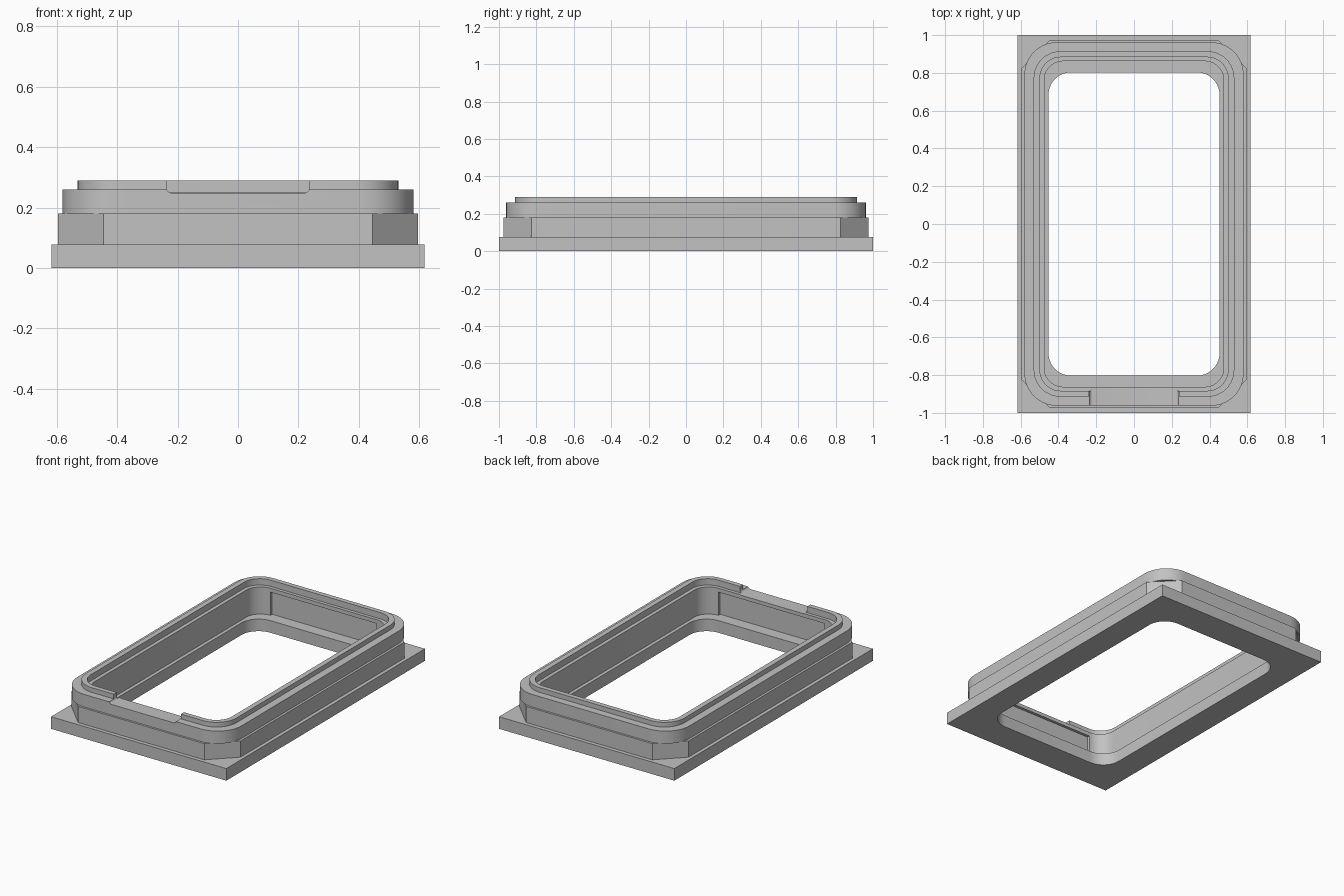
import bpy, bmesh, math

old = bpy.data.objects.get("Cube")
if old:
    bpy.data.objects.remove(old, do_unlink=True)

grey = bpy.data.materials.new("plain grey")
grey.use_nodes = True
tone = (0.54, 0.54, 0.54, 1)
grey.diffuse_color = tone
grey.node_tree.nodes["Principled BSDF"].inputs["Base Color"].default_value = tone

SEGS = 10


def outline(hx, hy, r, z, chamfer=False):
    """Rectangle with rounded or chamfered corners, same point count always."""
    pts = []
    for q, (sx, sy) in enumerate([(1, 1), (-1, 1), (-1, -1), (1, -1)]):
        cx, cy = sx * (hx - r), sy * (hy - r)
        start = q * math.pi / 2
        for i in range(SEGS + 1):
            t = i / SEGS
            if chamfer:
                a, b = start, start + math.pi / 2
                dx = math.cos(a) * (1 - t) + math.cos(b) * t
                dy = math.sin(a) * (1 - t) + math.sin(b) * t
            else:
                a = start + t * math.pi / 2
                dx, dy = math.cos(a), math.sin(a)
            pts.append((cx + r * dx, cy + r * dy, z))
    return pts


def ring(name, sections):
    """Closed loft through outlines: up the outside, down the inside."""
    bm = bmesh.new()
    loops = [[bm.verts.new(p) for p in s] for s in sections]
    n = len(loops[0])
    for k, lower in enumerate(loops):
        upper = loops[(k + 1) % len(loops)]
        for i in range(n):
            j = (i + 1) % n
            bm.faces.new((lower[i], lower[j], upper[j], upper[i]))
    bmesh.ops.remove_doubles(bm, verts=bm.verts, dist=1e-5)
    bmesh.ops.recalc_face_normals(bm, faces=bm.faces)
    return finish(name, bm)


def finish(name, bm):
    mesh = bpy.data.meshes.new(name)
    bm.to_mesh(mesh)
    bm.free()
    mesh.materials.append(grey)
    ob = bpy.data.objects.new(name, mesh)
    bpy.context.collection.objects.link(ob)
    return ob


def box(name, lo, hi, round_bottom=0):
    bm = bmesh.new()
    bmesh.ops.create_cube(bm, size=1)
    for v in bm.verts:
        v.co = [l + (c + 0.5) * (h - l) for c, l, h in zip(v.co, lo, hi)]
    if round_bottom:
        edges = [e for e in bm.edges
                 if all(v.co.z < lo[2] + 1e-4 for v in e.verts)
                 and abs(e.verts[0].co.x - e.verts[1].co.x) < 1e-4]
        bmesh.ops.bevel(bm, geom=edges, offset=round_bottom, segments=4,
                        profile=0.5, affect='EDGES')
    ob = finish(name, bm)
    ob.hide_render = True
    return ob


def activate(ob):
    bpy.ops.object.select_all(action='DESELECT')
    ob.select_set(True)
    bpy.context.view_layer.objects.active = ob


def cut(ob, cutter):
    mod = ob.modifiers.new("cut", 'BOOLEAN')
    mod.operation = 'DIFFERENCE'
    mod.solver = 'EXACT'
    mod.object = cutter
    activate(ob)
    bpy.ops.object.modifier_apply(modifier=mod.name)


# Square plate with a rounded opening
BASE = 0.077
plate = ring("base_plate", [
    outline(0.618, 1, 0, 0), outline(0.618, 1, 0, BASE),
    outline(0.453, 0.803, 0.12, BASE), outline(0.453, 0.803, 0.12, 0)])

# Collar with chamfered corners
lower = ring("lower_collar", [
    outline(0.595, 0.975, 0.15, BASE, True), outline(0.595, 0.975, 0.15, 0.18, True),
    outline(0.475, 0.862, 0.1, 0.18), outline(0.475, 0.862, 0.1, BASE)])

# Rounded collar with the stepped rim on top
upper = ring("upper_collar", [
    outline(0.58, 0.962, 0.17, 0.18), outline(0.58, 0.962, 0.17, 0.26),
    outline(0.531, 0.914, 0.14, 0.26), outline(0.531, 0.914, 0.14, 0.29),
    outline(0.498, 0.883, 0.11, 0.29), outline(0.498, 0.883, 0.11, 0.25),
    outline(0.475, 0.862, 0.1, 0.25), outline(0.475, 0.862, 0.1, 0.18)])

# Shallow panels recessed in both end walls, and the front notch
cutters = []
for side in (-1, 1):
    ys = sorted((side * 0.7, side * 0.88))
    panel = box("panel_cutter", (-0.375, ys[0], 0.03), (0.375, ys[1], 0.225))
    cut(lower, panel)
    cut(upper, panel)
    cutters.append(panel)
notch = box("notch_cutter", (-0.237, -1.1, 0.248), (0.237, -0.8, 0.4), 0.018)
cut(upper, notch)
cutters.append(notch)
for c in cutters:
    bpy.data.objects.remove(c, do_unlink=True)

for ob in (plate, lower, upper):
    activate(ob)
    bpy.ops.object.shade_smooth_by_angle(angle=math.radians(30))
